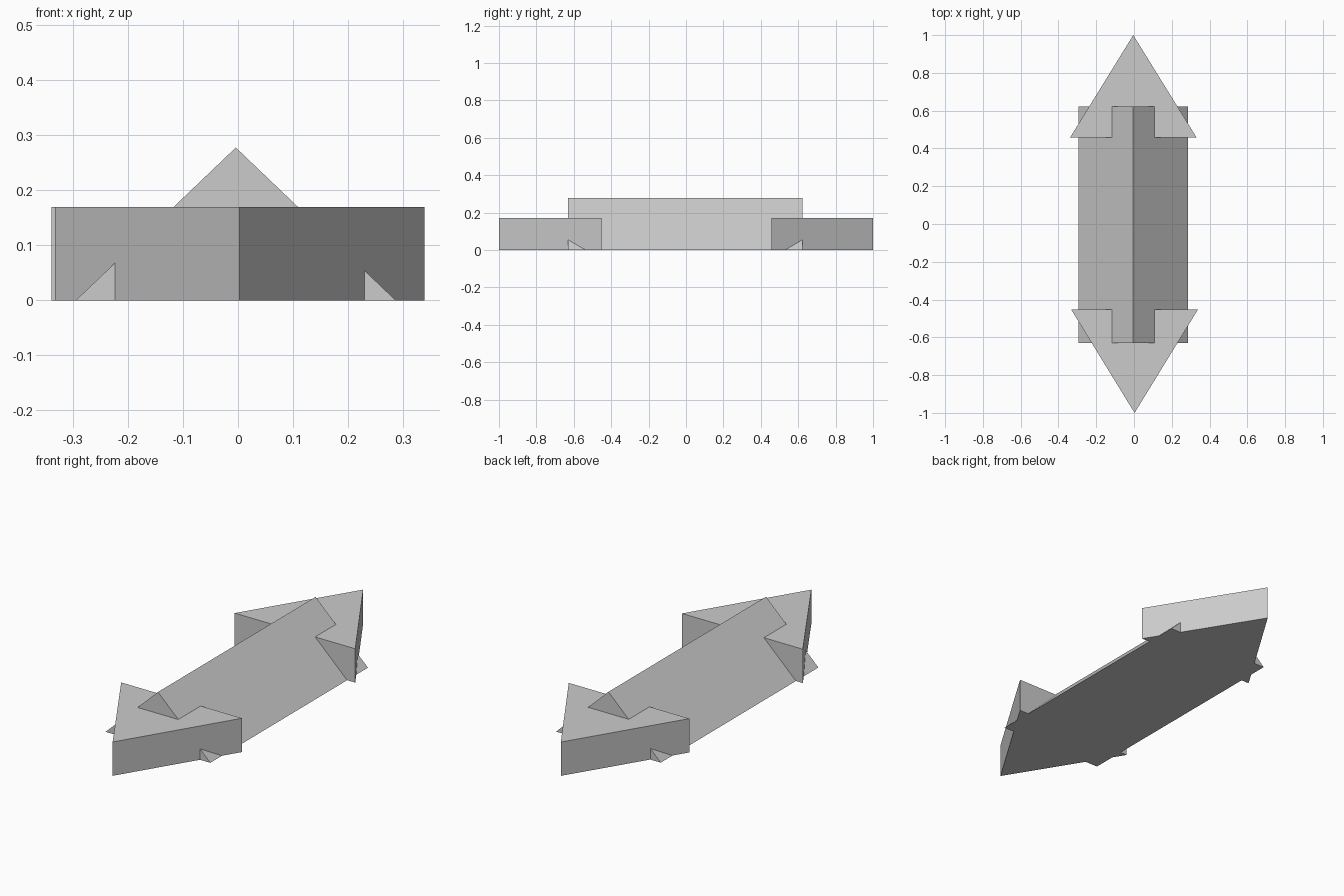
import bpy
import bmesh
from mathutils import Vector

cube = bpy.data.objects.get("Cube")
if cube:
    bpy.data.objects.remove(cube, do_unlink=True)

# One flat grey for every part
grey = bpy.data.materials.new("light_grey")
grey.use_nodes = True
colour = (0.6, 0.6, 0.6, 1)
grey.diffuse_color = colour
grey.node_tree.nodes["Principled BSDF"].inputs["Base Color"].default_value = colour


def extruded_prism(name, outline, direction):
    """Closed flat-faced solid: an outline swept along a direction."""
    bm = bmesh.new()
    base = bm.faces.new([bm.verts.new(p) for p in outline])
    swept = bmesh.ops.extrude_face_region(bm, geom=[base], use_keep_orig=True)
    moved = [g for g in swept["geom"] if isinstance(g, bmesh.types.BMVert)]
    bmesh.ops.translate(bm, verts=moved, vec=Vector(direction))
    bmesh.ops.recalc_face_normals(bm, faces=bm.faces[:])
    mesh = bpy.data.meshes.new(name)
    bm.to_mesh(mesh)
    bm.free()
    mesh.materials.append(grey)
    obj = bpy.data.objects.new(name, mesh)
    bpy.context.collection.objects.link(obj)
    return obj


# Long ridged body lying along y
back, front = 0.622, -0.63
extruded_prism("ridged_body",
               [(-0.295, front, 0), (0.287, front, 0), (-0.004, front, 0.278)],
               (0, back - front, 0))

# Flat triangular points at both ends
height = 0.17
for name, left, right, base_y, tip_x, tip_y in (
        ("front_point", 0.339, -0.333, -0.452, 0.003, -1),
        ("back_point", 0.332, -0.339, 0.457, -0.004, 1)):
    extruded_prism(name,
                   [(right, base_y, 0), (left, base_y, 0), (tip_x, tip_y, 0)],
                   (0, 0, height))
